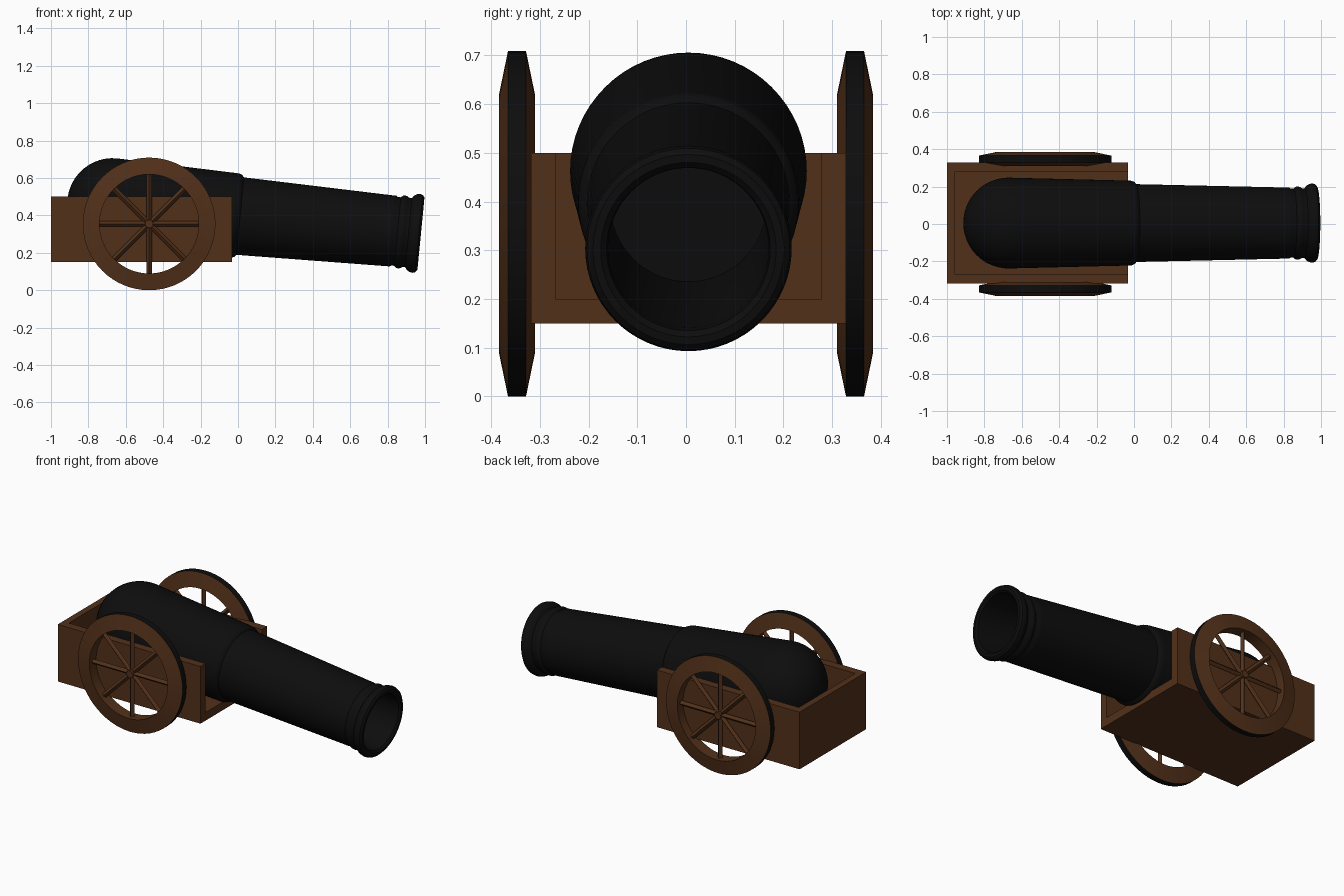
import bpy, bmesh
from math import pi, sin, cos, radians
from mathutils import Matrix, Vector

if "Cube" in bpy.data.objects:
    bpy.data.objects.remove(bpy.data.objects["Cube"])


def material(name, rgb):
    m = bpy.data.materials.new(name)
    m.diffuse_color = (*rgb, 1)
    m.use_nodes = True
    m.node_tree.nodes["Principled BSDF"].inputs["Base Color"].default_value = m.diffuse_color
    return m


WOOD = material("wood", (0.085, 0.03, 0.01))
IRON = material("iron", (0.004, 0.004, 0.004))


def finish(name, bm, mats, matrix=Matrix(), smooth=None):
    bmesh.ops.remove_doubles(bm, verts=bm.verts, dist=1e-5)
    bmesh.ops.recalc_face_normals(bm, faces=bm.faces)
    bm.transform(matrix)
    me = bpy.data.meshes.new(name)
    bm.to_mesh(me)
    bm.free()
    for m in mats:
        me.materials.append(m)
    ob = bpy.data.objects.new(name, me)
    bpy.context.collection.objects.link(ob)
    if smooth:
        bpy.ops.object.select_all(action='DESELECT')
        ob.select_set(True)
        bpy.context.view_layer.objects.active = ob
        bpy.ops.object.shade_smooth_by_angle(angle=radians(smooth))
    return ob


def lathe(profile, segs, closed=False):
    """Spin (radius, height) points about local Z."""
    bm = bmesh.new()
    vs = [bm.verts.new((r, 0, h)) for r, h in profile]
    pairs = list(zip(vs, vs[1:])) + ([(vs[-1], vs[0])] if closed else [])
    es = [bm.edges.new(p) for p in pairs]
    bmesh.ops.spin(bm, geom=vs + es, cent=(0, 0, 0), axis=(0, 0, 1),
                   angle=2 * pi, steps=segs, use_merge=True)
    return bm


# Barrel: domed breech, stepped taper, moulded muzzle and deep bore
R = 0.243
profile = [(R * sin(i * pi / 24), -R * cos(i * pi / 24)) for i in range(13)]
profile += [(0.242, 0.03), (0.227, 0.645), (0.226, 0.66), (0.220, 0.675),
            (0.208, 0.685), (0.190, 1.49), (0.190, 1.505), (0.184, 1.515),
            (0.184, 1.53), (0.193, 1.54), (0.196, 1.552), (0.193, 1.565),
            (0.186, 1.575), (0.186, 1.59), (0.200, 1.60), (0.209, 1.615),
            (0.212, 1.63), (0.208, 1.645), (0.196, 1.655), (0.180, 1.656),
            (0.168, 1.645), (0.165, 1.62), (0.160, 0.70), (0, 0.70)]
tilt = radians(5.6)
place = (Matrix.Translation((-0.67, 0.005, 0.463))
         @ Matrix.Rotation(pi / 2 + tilt, 4, 'Y'))
finish("barrel", lathe(profile, 64), [IRON], place, 35)

# Carriage: tray with floor, back and side walls, open at the front
Y0, Y1, Z0, Z1, T = -0.318, 0.328, 0.15, 0.50, 0.05
section = [(Y0, Z0), (Y1, Z0), (Y1, Z1), (Y1 - T, Z1),
           (Y1 - T, Z0 + T), (Y0 + T, Z0 + T), (Y0 + T, Z1), (Y0, Z1)]
bm = bmesh.new()
face = bm.faces.new([bm.verts.new((-0.96, y, z)) for y, z in section])
ext = bmesh.ops.extrude_face_region(bm, geom=[face])
bmesh.ops.translate(bm, vec=(0.928, 0, 0),
                    verts=[g for g in ext["geom"] if isinstance(g, bmesh.types.BMVert)])
finish("carriage_tray", bm, [WOOD])

bm = bmesh.new()
bmesh.ops.create_cube(bm, size=1, matrix=Matrix.Translation((-0.98, (Y0 + Y1) / 2, (Z0 + Z1) / 2))
                      @ Matrix.Diagonal((0.04, Y1 - Y0, Z1 - Z0, 1)))
finish("carriage_back", bm, [WOOD])

# Wheels: bevelled rim with dark tread, diamond-section spokes, small hub
for side, s in (("right", -1), ("left", 1)):
    place = Matrix.Translation((-0.475, s * 0.347, 0.3545)) @ Matrix.Rotation(pi / 2, 4, 'X')
    bm = lathe([(0.265, -0.037), (0.3545, -0.0185), (0.3545, 0.0185), (0.265, 0.037)], 64, True)
    for f in bm.faces:
        if all(Vector(v.co[:2]).length > 0.35 for v in f.verts):
            f.material_index = 1
    finish(side + "_wheel_rim", bm, [WOOD, IRON], place, 20)

    bm = bmesh.new()
    for i in range(4):
        bmesh.ops.create_cone(bm, cap_ends=True, segments=4, radius1=0.015, radius2=0.015,
                              depth=0.54, matrix=Matrix.Rotation(i * pi / 4, 4, 'Z')
                              @ Matrix.Rotation(pi / 2, 4, 'Y'))
    finish(side + "_wheel_spokes", bm, [WOOD], place)

    bm = bmesh.new()
    bmesh.ops.create_cone(bm, cap_ends=True, segments=24, radius1=0.022, radius2=0.022, depth=0.05)
    finish(side + "_wheel_hub", bm, [WOOD], place, 30)
